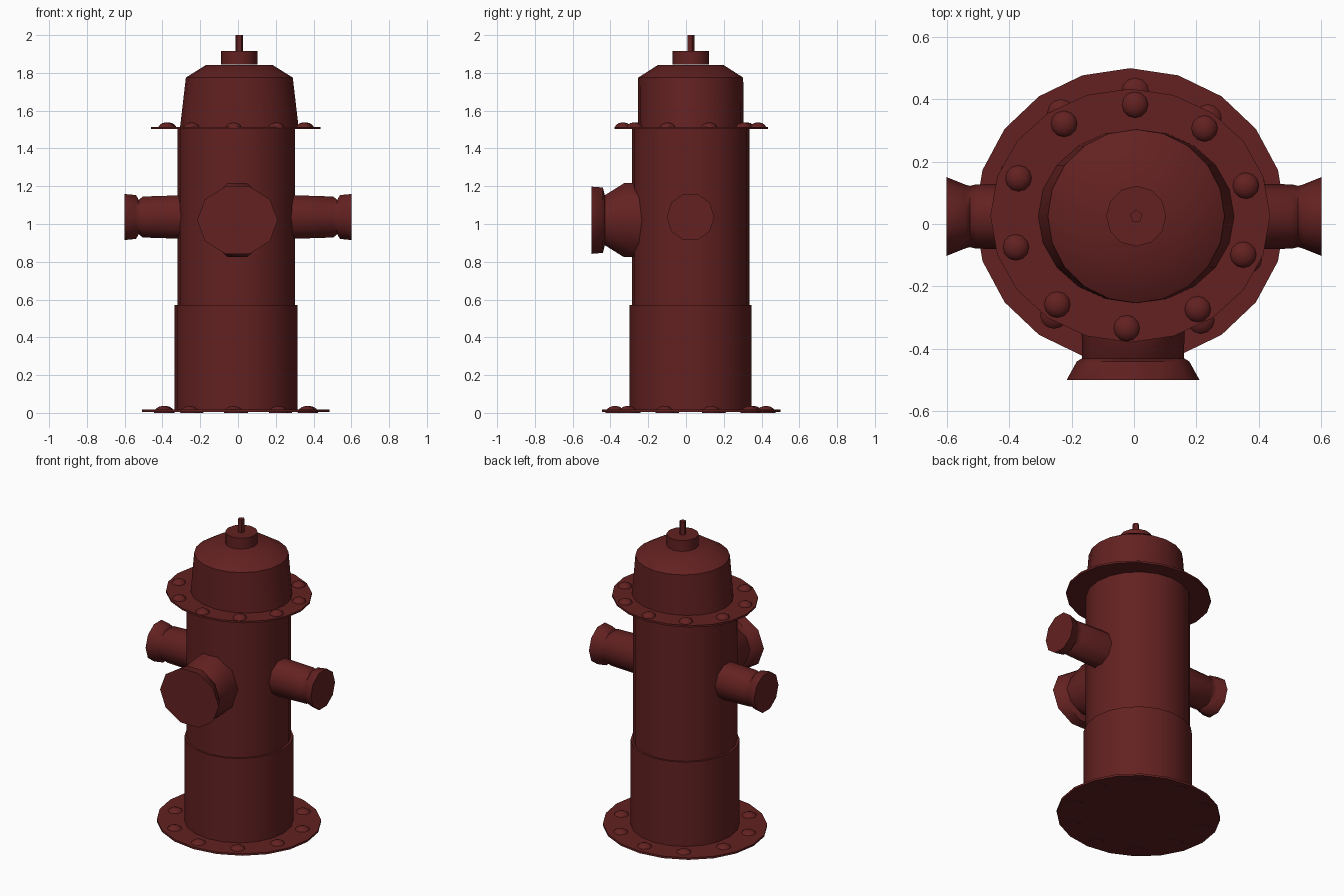
import bpy, bmesh
from math import sin, cos, pi, radians

if "Cube" in bpy.data.objects:
    bpy.data.objects.remove(bpy.data.objects["Cube"])

red = bpy.data.materials.new("dark_red")
red.diffuse_color = (0.125, 0.015, 0.015, 1)
red.use_nodes = True
red.node_tree.nodes["Principled BSDF"].inputs["Base Color"].default_value = red.diffuse_color


def loft(name, rings, n, center, axis="z", phase=0.0):
    """Closed skin over elliptical rings (position along axis, radius u, radius v)."""
    cu, cv = center
    bm = bmesh.new()
    loops = []
    for p, ru, rv in rings:
        loop = []
        for i in range(n):
            a = phase + 2 * pi * i / n
            u, v = cu + ru * cos(a), cv + rv * sin(a)
            co = {"x": (p, u, v), "y": (u, p, v), "z": (u, v, p)}[axis]
            loop.append(bm.verts.new(co))
        loops.append(loop)
    for a, b in zip(loops, loops[1:]):
        for i in range(n):
            j = (i + 1) % n
            bm.faces.new((a[i], a[j], b[j], b[i]))
    bm.faces.new(loops[0])
    bm.faces.new(loops[-1])
    bmesh.ops.recalc_face_normals(bm, faces=bm.faces[:])
    me = bpy.data.meshes.new(name)
    bm.to_mesh(me)
    bm.free()
    ob = bpy.data.objects.new(name, me)
    bpy.context.collection.objects.link(ob)
    me.materials.append(red)
    bpy.ops.object.select_all(action="DESELECT")
    ob.select_set(True)
    bpy.context.view_layer.objects.active = ob
    bpy.ops.object.shade_smooth_by_angle(angle=radians(40))
    return ob


def bolt_ring(name, z, rx, ry, radius, height, center):
    """Ten domed bolts around a flange."""
    for k in range(10):
        a = radians(90 - 2 - 36 * k)
        c = (center[0] + rx * cos(a), center[1] + ry * sin(a))
        dome = [(z, radius, radius)]
        for t in (15, 35, 58, 80):
            r = radius * cos(radians(t))
            dome.append((z + height * sin(radians(t)), r, r))
        loft(f"{name}_{k + 1}", dome, 12, c)


MID = (-0.01, 0.024)
TOP = (0.007, 0.025)

# Body
loft("base_flange", [(0.004, 0.4975, 0.472), (0.017, 0.4975, 0.472)], 20, (-0.012, 0.027))
loft("lower_barrel", [(0.01, 0.325, 0.323), (0.57, 0.325, 0.323)], 20, MID)
loft("upper_barrel", [(0.56, 0.311, 0.311), (1.51, 0.311, 0.311)], 20, MID)
loft("upper_flange", [(1.502, 0.448, 0.406), (1.514, 0.448, 0.406)], 20, (-0.012, 0.027))

# Bonnet, cap and stem
loft("bonnet", [(1.51, 0.314, 0.279), (1.775, 0.283, 0.278), (1.842, 0.176, 0.173)], 20, TOP)
loft("bonnet_cap", [(1.844, 0.096, 0.097), (1.915, 0.096, 0.097)], 12, TOP)
loft("stem", [(1.91, 0.021, 0.021), (2.0, 0.021, 0.021)], 5, TOP, phase=pi / 2)

# Bolts on both flanges
bolt_ring("base_bolt", 0.0, 0.40, 0.40, 0.050, 0.037, MID)
bolt_ring("upper_bolt", 1.508, 0.383, 0.358, 0.043, 0.030, MID)

# Side outlets, mirrored left and right
side = [(0.27, 0.106, 0.122), (0.505, 0.103, 0.114), (0.525, 0.098, 0.095),
        (0.54, 0.102, 0.122), (0.6, 0.126, 0.128)]
for label, s in (("left", -1), ("right", 1)):
    loft(label + "_outlet", [(s * p, u, v) for p, u, v in side], 10, (0.024, 1.037), "x")

# Large front outlet
front = [(-0.2, 0.165, 0.206), (-0.328, 0.165, 0.206), (-0.43, 0.163, 0.139),
         (-0.44, 0.18, 0.182), (-0.5, 0.213, 0.187)]
loft("front_outlet", front, 10, (-0.003, 1.02), "y")
